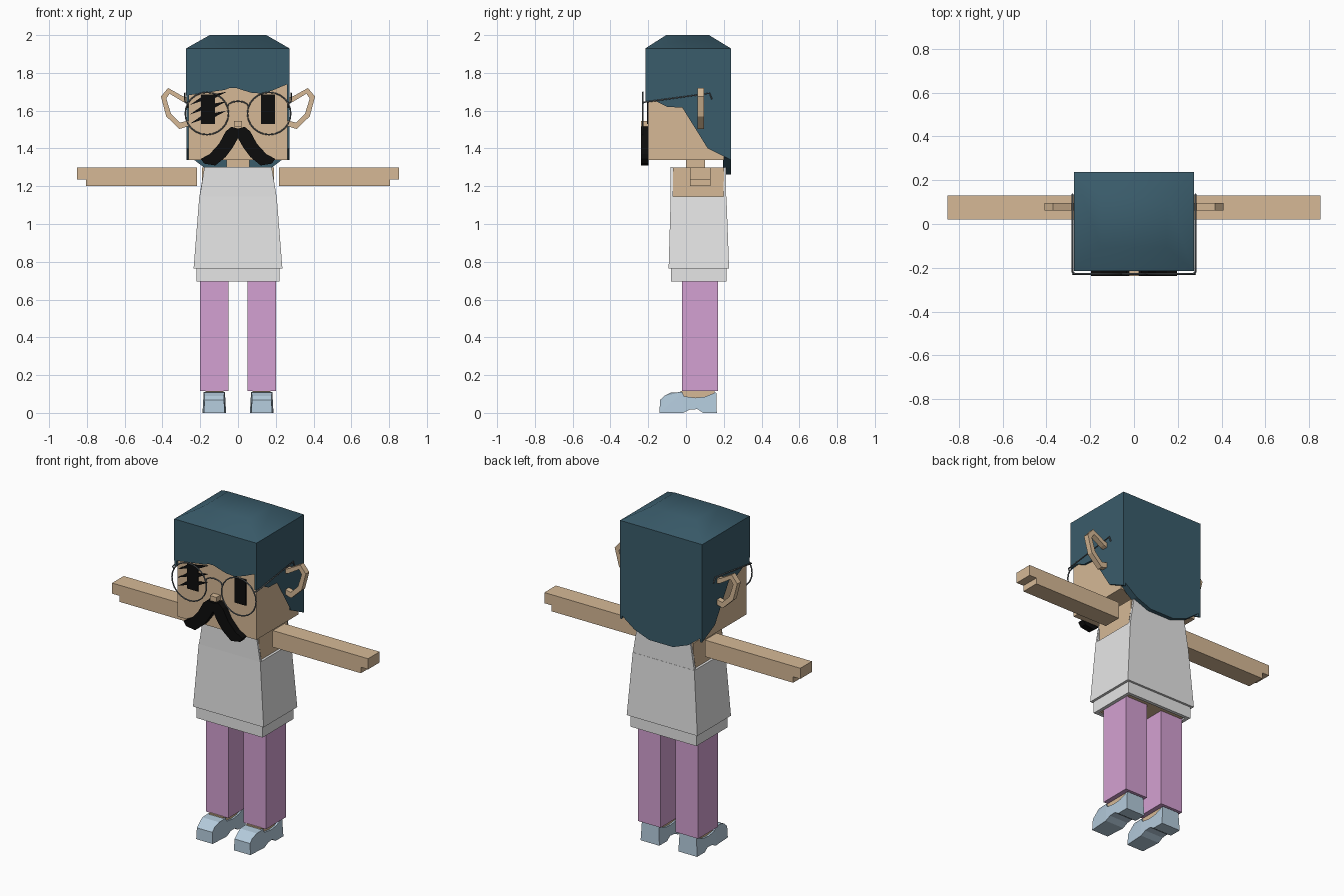
import bpy, bmesh, math
from mathutils import Vector

if "Cube" in bpy.data.objects:
    bpy.data.objects.remove(bpy.data.objects["Cube"], do_unlink=True)


def material(name, *rgb):
    lin = [((c / 255 + 0.055) / 1.055) ** 2.4 for c in rgb] + [1]
    m = bpy.data.materials.new(name)
    m.use_nodes = True
    m.diffuse_color = lin
    m.node_tree.nodes["Principled BSDF"].inputs["Base Color"].default_value = lin
    return m


SKIN = material("skin", 214, 185, 150)
HAIR = material("dark teal hair", 58, 92, 107)
SHIRT = material("white shirt", 230, 230, 230)
PINK = material("pink trousers", 212, 161, 210)
SHOE = material("pale blue shoe", 180, 203, 220)
BLACK = material("black", 12, 12, 12)
WIRE = material("grey wire", 105, 112, 116)


def add(name, bm, mat):
    bmesh.ops.recalc_face_normals(bm, faces=bm.faces)
    me = bpy.data.meshes.new(name)
    bm.to_mesh(me)
    bm.free()
    me.materials.append(mat)
    ob = bpy.data.objects.new(name, me)
    bpy.context.collection.objects.link(ob)
    return ob


def loft(name, mat, rings):
    """Join equal-length rings of points and cap both ends."""
    bm = bmesh.new()
    rows = [[bm.verts.new(p) for p in r] for r in rings]
    n = len(rows[0])
    for a, b in zip(rows, rows[1:]):
        for i in range(n):
            j = (i + 1) % n
            bm.faces.new((a[i], a[j], b[j], b[i]))
    caps = [bm.faces.new(rows[0]), bm.faces.new(rows[-1])]
    bmesh.ops.triangulate(bm, faces=[f for f in caps if len(f.verts) > 4])
    return add(name, bm, mat)


def rect(x0, x1, y0, y1, z):
    return [(x0, y0, z), (x1, y0, z), (x1, y1, z), (x0, y1, z)]


def box(name, mat, x0, x1, y0, y1, z0, z1):
    return loft(name, mat, [rect(x0, x1, y0, y1, z) for z in (z0, z1)])


def slab_y(name, mat, pts, y0, y1, s=1):
    """Extrude an x-z outline along y."""
    return loft(name, mat, [[(s * x, y, z) for x, z in pts] for y in (y0, y1)])


def slab_x(name, mat, pts, x0, x1):
    """Extrude a y-z outline along x."""
    return loft(name, mat, [[(x, y, z) for y, z in pts] for x in (x0, x1)])


def wire(name, pts, radius=0.004, cyclic=False):
    cu = bpy.data.curves.new(name, "CURVE")
    cu.dimensions = "3D"
    cu.bevel_depth = radius
    cu.bevel_resolution = 1
    sp = cu.splines.new("POLY")
    sp.points.add(len(pts) - 1)
    for p, co in zip(sp.points, pts):
        p.co = (*co, 1)
    sp.use_cyclic_u = cyclic
    cu.materials.append(WIRE)
    ob = bpy.data.objects.new(name, cu)
    bpy.context.collection.objects.link(ob)


# Head, neck and torso
box("head", SKIN, -.262, .262, -.2, .2, 1.34, 1.92)
box("neck", SKIN, -.06, .06, 0, .1, 1.28, 1.36)
box("torso", SKIN, -.19, .19, -.07, .2, .7, 1.3)
box("nose", SKIN, -.022, .022, -.237, -.19, 1.515, 1.545)

# Hair: crown, fringe, sides and back
crown = loft("hair_crown", HAIR, [rect(-.274, .272, -.215, .237, 1.93),
                                  rect(-.15, .15, -.105, .122, 2.0)])
bpy.ops.object.select_all(action="DESELECT")
crown.select_set(True)
bpy.context.view_layer.objects.active = crown
bpy.ops.object.shade_smooth_by_angle(angle=math.radians(45))

fringe = [(-.274, 1.93), (-.274, 1.68), (-.17, 1.695), (-.07, 1.71), (-.06, 1.775),
          (-.045, 1.72), (-.025, 1.79), (-.01, 1.72), (.005, 1.765), (.02, 1.71),
          (.07, 1.695), (.13, 1.69), (.19, 1.71), (.272, 1.745), (.272, 1.93)]
slab_y("hair_fringe", HAIR, fringe, -.215, -.198)

side = [(-.215, 1.93), (.237, 1.93), (.237, 1.34), (.115, 1.4), (.115, 1.695),
        (0, 1.695), (0, 1.615), (-.1, 1.62), (-.16, 1.65), (-.215, 1.645)]
for s, n in ((1, "left"), (-1, "right")):
    slab_x("hair_side_" + n, HAIR, side, s * .26, s * .273)

half_back = [(.273, 1.93), (.273, 1.37), (.18, 1.3), (.08, 1.262)]
slab_y("hair_back", HAIR, half_back + [(-x, z) for x, z in reversed(half_back)],
       .195, .237)

# Eyes, with slanted lashes on the right one
for s, n in ((1, "left"), (-1, "right")):
    box("eye_" + n, BLACK, s * .122, s * .195, -.207, -.199, 1.53, 1.685)
for i in range(3):
    z = 1.53 + .05 * i
    slab_y("lash_outer", BLACK, [(-.255, z), (-.19, z + .022), (-.19, z + .045)],
           -.207, -.199)
    slab_y("lash_inner", BLACK, [(-.125, z + .035), (-.06, z + .07), (-.125, z + .058)],
           -.207, -.199)

# Moustache
half = [(0, 1.505), (.035, 1.515), (.065, 1.49), (.1, 1.425), (.15, 1.37), (.197, 1.345),
        (.18, 1.32), (.12, 1.31), (.065, 1.355), (.028, 1.405), (0, 1.455)]
outline = half + [(-x, z) for x, z in reversed(half[1:-1])]
slab_y("moustache", BLACK, outline, -.238, -.198)

# Glasses
for s, n in ((1, "left"), (-1, "right")):
    ring = [(s * .165 + .115 * math.cos(a), -.228, 1.585 + .112 * math.sin(a))
            for a in (math.tau * k / 24 for k in range(24))]
    wire("glasses_rim_" + n, ring, cyclic=True)
    wire("glasses_temple_" + n, [(s * .27, -.228, 1.64), (s * .281, -.22, 1.645),
                                 (s * .281, .125, 1.692), (s * .281, .137, 1.66)])
wire("glasses_bridge", [(.055 * math.cos(a), -.228, 1.622 + .028 * math.sin(a))
                        for a in (math.pi * k / 6 for k in range(7))])

# Ears: open polygonal rings
outer = [(.255, 1.665), (.29, 1.675), (.37, 1.72), (.408, 1.675), (.38, 1.57),
         (.31, 1.503), (.255, 1.52)]
inner = [(.255, 1.635), (.293, 1.648), (.362, 1.69), (.38, 1.665), (.355, 1.585),
         (.307, 1.537), (.255, 1.55)]
for s, n in ((1, "left"), (-1, "right")):
    bm = bmesh.new()
    rows = [[bm.verts.new((s * x, y, z)) for x, z in pts]
            for pts, y in ((outer, .062), (outer, .095), (inner, .095), (inner, .062))]
    for a, b in zip(rows, rows[1:] + rows[:1]):
        for i in range(len(outer)):
            j = (i + 1) % len(outer)
            bm.faces.new((a[i], a[j], b[j], b[i]))
    add("ear_" + n, bm, SKIN)

# Shirt: flared body, hem, front with V neck, back
loft("shirt_body", SHIRT, [rect(-.235, .235, -.092, .228, .765),
                           rect(-.205, .205, -.081, .214, 1.145)])
box("shirt_hem", SHIRT, -.22, .22, -.08, .215, .705, .77)
for s in (1, -1):
    box("hem_edge_side", SHIRT, s * .2, s * .22, -.08, .215, .695, .71)
box("hem_edge_front", SHIRT, -.22, .22, -.08, -.06, .695, .71)
box("hem_edge_back", SHIRT, -.22, .22, .195, .215, .695, .71)
slab_y("shirt_front", SHIRT, [(-.205, 1.14), (.205, 1.14), (.197, 1.18), (.178, 1.303),
                              (.105, 1.303), (0, 1.15), (-.105, 1.303), (-.178, 1.303),
                              (-.197, 1.18)], -.081, -.068)
slab_y("shirt_back", SHIRT, [(-.205, 1.14), (.205, 1.14), (.197, 1.18), (.178, 1.303),
                             (-.178, 1.303), (-.197, 1.18)], .198, .213)

# Arms, legs and shoes
arm = [(.217, 1.2), (.804, 1.2), (.804, 1.236), (.852, 1.236), (.852, 1.3), (.217, 1.3)]
sole = [(-.14, 0), (-.138, .068), (-.115, .09), (-.08, .108), (-.02, .11), (-.01, .088),
        (.05, .08), (.1, .085), (.16, .11), (.163, 0), (.09, 0), (.06, .02), (.02, .017),
        (-.015, 0)]
for s, n in ((1, "left"), (-1, "right")):
    slab_y("arm_" + n, SKIN, arm, .02, .13, s)
    box("leg_" + n, PINK, s * .05, s * .2, -.02, .17, .115, .71)
    box("ankle_" + n, SKIN, s * .078, s * .172, -.03, .15, .05, .117)
    shoe = slab_x("shoe_" + n, SHOE, sole, s * .063, s * .188)
    for v in shoe.data.vertices:
        k = (1 - .9 * v.co.z) * (.88 if v.co.y < -.11 else 1)
        v.co.x = s * .125 + (v.co.x - s * .125) * k
